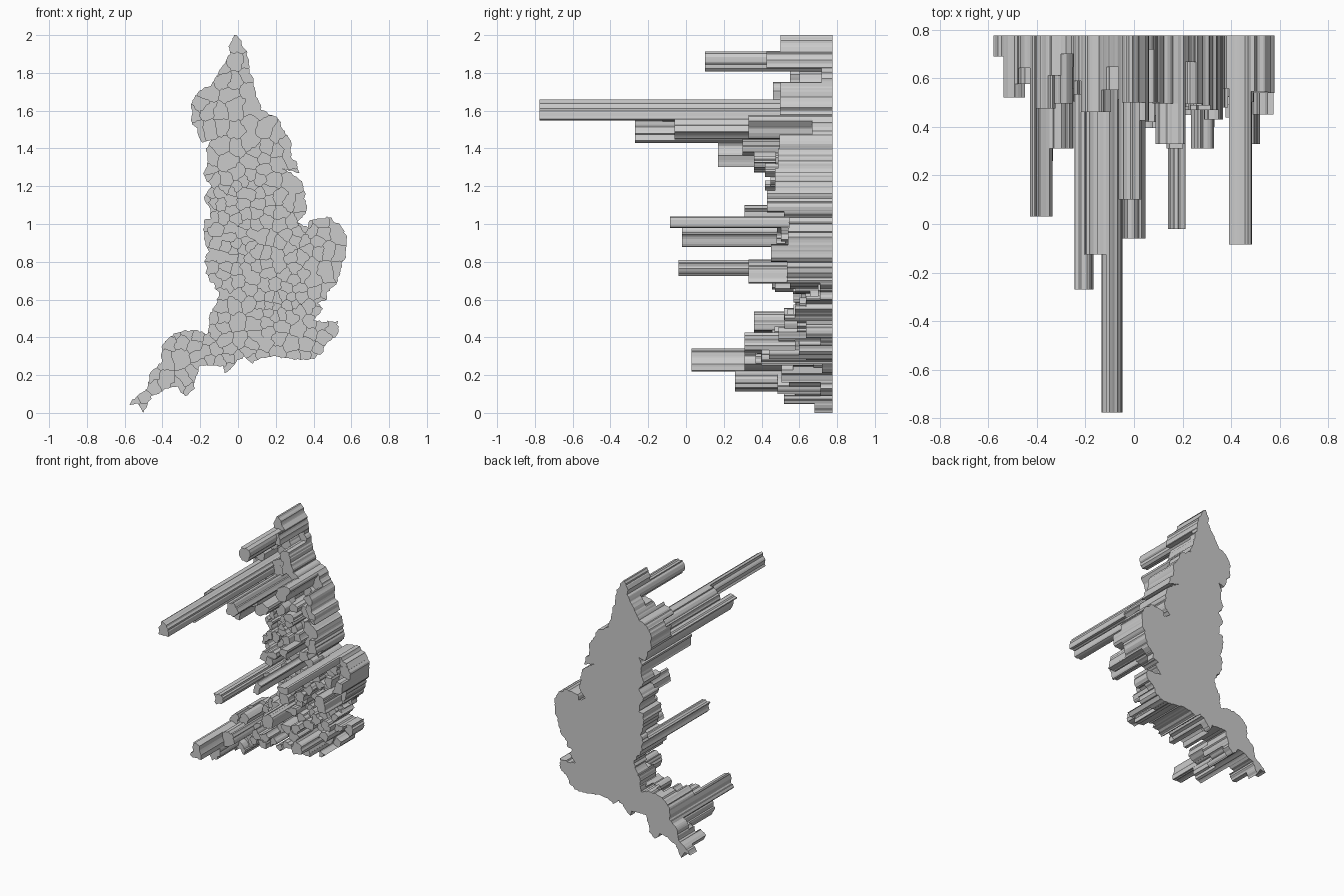
import bpy, bmesh, random
from mathutils import Vector, noise

if "Cube" in bpy.data.objects:
    bpy.data.objects.remove(bpy.data.objects["Cube"])

random.seed(7)
BACK = 0.775

# Coastline and land border (x, z), clockwise from the northern tip
east = [(-.02, 2), (.01, 1.98), (.05, 1.91), (.06, 1.82), (.09, 1.72), (.12, 1.61),
        (.21, 1.56), (.25, 1.48), (.28, 1.44), (.28, 1.38), (.325, 1.27), (.23, 1.295),
        (.28, 1.275), (.34, 1.22), (.36, 1.12), (.36, 1.06), (.315, 1.01), (.37, .98),
        (.38, 1.02), (.47, 1.04), (.54, 1.0), (.578, .93), (.57, .84), (.54, .74),
        (.52, .68), (.47, .64), (.47, .6), (.42, .58), (.45, .55), (.40, .49),
        (.47, .48), (.53, .49), (.53, .42), (.47, .37), (.44, .31), (.37, .28)]
west = [(.3, .28), (.2, .3), (.12, .29), (.08, .26), (.03, .3), (-.07, .21),
        (-.08, .25), (-.2, .25), (-.22, .2), (-.24, .12), (-.28, .09), (-.32, .14),
        (-.38, .13), (-.42, .1), (-.46, .09), (-.5, 0), (-.53, .05), (-.578, .04),
        (-.56, .07), (-.48, .13), (-.47, .2), (-.41, .26), (-.40, .36), (-.34, .42),
        (-.25, .44), (-.16, .42), (-.15, .52), (-.10, .62), (-.16, .73), (-.18, .8),
        (-.155, .85), (-.18, .92), (-.18, 1.01), (-.14, 1.03), (-.18, 1.14), (-.14, 1.2),
        (-.18, 1.26), (-.16, 1.33), (-.17, 1.4), (-.14, 1.45), (-.19, 1.43), (-.25, 1.55),
        (-.25, 1.63), (-.21, 1.7), (-.14, 1.74), (-.08, 1.84), (-.04, 1.9), (-.05, 1.94)]
outline = east + west

# Tall districts: x range, z range, front y
tall = [(-.05, .025, 1.81, 1.905, .10), (-.135, -.055, 1.55, 1.63, -.775),
        (-.175, -.14, 1.56, 1.645, -.125), (-.26, -.18, 1.46, 1.54, -.27),
        (-.05, .03, 1.46, 1.54, -.06), (.10, .19, 1.46, 1.56, .33),
        (-.18, -.12, 1.31, 1.40, .17), (-.12, -.04, 1.37, 1.46, .30),
        (-.10, 0, 1.30, 1.37, .36), (.40, .48, .98, 1.04, -.085),
        (.15, .20, .88, .97, -.02), (-.17, -.11, .745, .805, -.04),
        (.14, .20, 1.04, 1.10, .31), (.42, .51, .69, .81, .33),
        (.24, .32, .32, .41, .31), (-.43, -.34, .22, .34, .03),
        (-.34, -.26, .24, .34, .31), (-.42, -.35, .12, .21, .26),
        (-.05, .03, .43, .53, .36)]
# Large lower districts on the coast, same layout
coast = [(-.05, .05, 1.91, 2.0, .50), (.23, .34, 1.18, 1.27, .47), (.30, .36, 1.06, 1.14, .43),
         (.50, .57, .80, .88, .45), (.50, .57, .90, .98, .54), (-.58, -.53, .03, .07, .69),
         (-.53, -.47, .0, .04, .68), (-.53, -.46, .06, .1, .52), (-.22, -.10, 1.66, 1.73, .46),
         (.02, .09, 1.66, 1.75, .5)]
placed = tall + coast

# Furthest front y of ordinary districts, by height band (upper z, y)
bands = [(.06, .69), (.09, .52), (.21, .48), (.34, .36), (.43, .45), (.54, .52), (.68, .56),
         (.81, .45), (1.0, .47), (1.1, .52), (1.29, .41), (1.41, .47), (1.68, .49),
         (1.75, .46), (1.91, .42), (2.1, .5)]
# Dense urban areas: x range, z range
urban = [(-.18, .05, 1.08, 1.24), (.16, .31, .49, .63), (-.06, .06, .82, .92)]


def inside(x, z):
    hit = False
    for (x1, z1), (x2, z2) in zip(outline, outline[1:] + outline[:1]):
        if (z1 > z) != (z2 > z) and x < x1 + (z - z1) * (x2 - x1) / (z2 - z1):
            hit = not hit
    return hit


def is_urban(x, z):
    return any(a < x < b and c < z < d for a, b, c, d in urban)


# Scatter one seed per district: (x, z, front y, is tall)
seeds = [((a + b) / 2, (c + d) / 2, y, i < len(tall)) for i, (a, b, c, d, y) in enumerate(placed)]
for _ in range(7000):
    x, z = random.uniform(-.58, .58), random.uniform(0, 2)
    if not inside(x, z):
        continue
    if any(abs(x - (a + b) / 2) < .85 * (b - a) and abs(z - (c + d) / 2) < .85 * (d - c)
           for a, b, c, d, _y in placed):
        continue
    town = is_urban(x, z)
    gap = .032 if town else .044
    if any((x - s[0]) ** 2 + (z - s[1]) ** 2 < gap * gap for s in seeds):
        continue
    limit = next(y for top, y in bands if z < top)
    front = limit + random.random() ** 1.4 * (.72 - limit)
    if town:
        front = max(front, random.uniform(.5, .72))
    seeds.append((x, z, front, False))


def cell_faces(seed, near):
    """Part of the outline that is closest to this seed."""
    bm = bmesh.new()
    bm.faces.new([bm.verts.new((x, 0, z)) for x, z in outline])
    bm.normal_update()
    bmesh.ops.triangulate(bm, faces=bm.faces[:])
    here = Vector((seed[0], 0, seed[1]))
    for other in near:
        there = Vector((other[0], 0, other[1]))
        bmesh.ops.bisect_plane(bm, geom=bm.verts[:] + bm.edges[:] + bm.faces[:], dist=1e-6,
                               plane_co=(here + there) / 2, plane_no=there - here,
                               clear_outer=True)
    bm.normal_update()
    bmesh.ops.dissolve_limit(bm, angle_limit=.01, verts=bm.verts[:], edges=bm.edges[:])
    loops = [[v.co.copy() for v in f.verts] for f in bm.faces]
    bm.free()
    return loops


def jagged(loop):
    """Roughen straight borders; shared borders get the same offsets."""
    pts = []
    for p, q in zip(loop, loop[1:] + loop[:1]):
        n = max(1, round((q - p).length / .012))
        pts.append(p)
        for i in range(1, n):
            m = p.lerp(q, i / n)
            d = noise.noise_vector(m * 45) * .014
            pts.append(m + Vector((d.x, 0, d.z)))
    return pts


def add_prism(bm, pts, front):
    f = [bm.verts.new((p.x, front, p.z)) for p in pts]
    b = [bm.verts.new((p.x, BACK, p.z)) for p in pts]
    bm.faces.new(f)
    bm.faces.new(b[::-1])
    for i in range(len(pts)):
        j = (i + 1) % len(pts)
        bm.faces.new((f[j], f[i], b[i], b[j]))


# Extrude every district backwards to the common flat back
parts = {True: bmesh.new(), False: bmesh.new()}
for s in seeds:
    near = sorted(seeds, key=lambda o: (o[0] - s[0]) ** 2 + (o[1] - s[1]) ** 2)[1:41]
    for loop in cell_faces(s, near):
        if len(loop) > 2:
            add_prism(parts[s[3]], jagged(loop), s[2])

for is_tall, name in ((True, "tall_districts"), (False, "low_districts")):
    bm = parts[is_tall]
    bmesh.ops.recalc_face_normals(bm, faces=bm.faces[:])
    mesh = bpy.data.meshes.new(name)
    bm.to_mesh(mesh)
    bm.free()
    bpy.context.collection.objects.link(bpy.data.objects.new(name, mesh))
